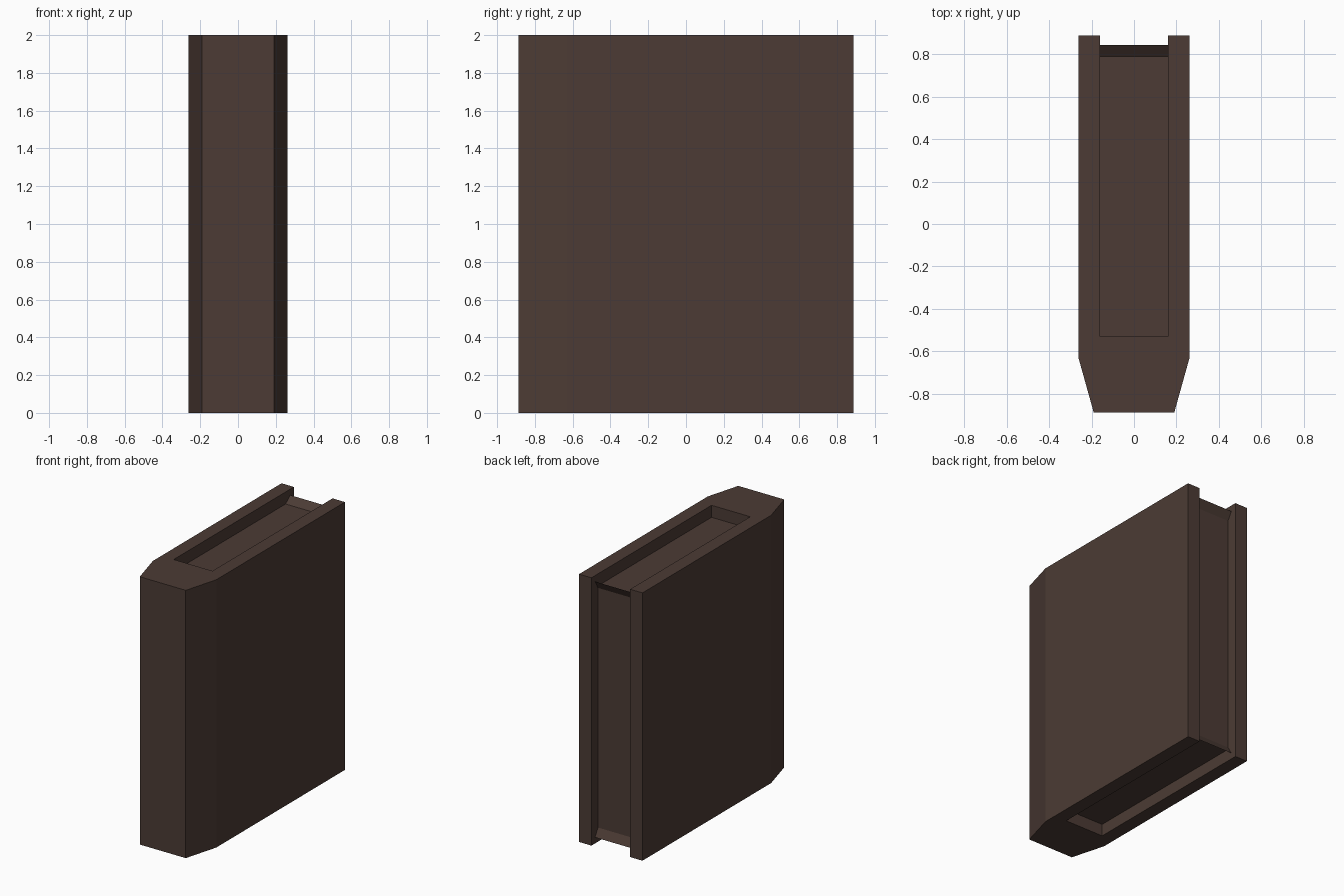
import bpy
import bmesh
from mathutils import Vector

if "Cube" in bpy.data.objects:
    bpy.data.objects.remove(bpy.data.objects["Cube"])

leather = bpy.data.materials.new("dark_brown")
leather.diffuse_color = (0.072, 0.044, 0.035, 1)
leather.use_nodes = True
leather.node_tree.nodes["Principled BSDF"].inputs["Base Color"].default_value = leather.diffuse_color


def extrude_profile(name, points, offset):
    """Make a solid from a closed 3D outline pushed along offset."""
    bm = bmesh.new()
    face = bm.faces.new([bm.verts.new(p) for p in points])
    geo = bmesh.ops.extrude_face_region(bm, geom=[face])["geom"]
    moved = [v for v in geo if isinstance(v, bmesh.types.BMVert)]
    bmesh.ops.translate(bm, verts=moved, vec=Vector(offset))
    bmesh.ops.recalc_face_normals(bm, faces=bm.faces[:])
    mesh = bpy.data.meshes.new(name)
    bm.to_mesh(mesh)
    bm.free()
    mesh.materials.append(leather)
    obj = bpy.data.objects.new(name, mesh)
    bpy.context.collection.objects.link(obj)
    return obj


# Cover: U-shaped plan with a tapered spine, half outline mirrored in x
half = [(0.19, -0.888), (0.262, -0.63), (0.262, 0.888), (0.16, 0.888), (0.16, -0.53)]
plan = half + [(-x, y) for x, y in reversed(half)]
extrude_profile("book_cover", [(x, y, 0) for x, y in plan], (0, 0, 2))

# Page block: recessed, with flared lips at the two outer corners, mirrored in z
upper = [(0.81, 1.895), (0.845, 1.955), (0.79, 1.91), (-0.53, 1.91)]
side = upper + [(y, 2 - z) for y, z in reversed(upper)]
extrude_profile("page_block", [(-0.16, y, z) for y, z in side], (0.32, 0, 0))
